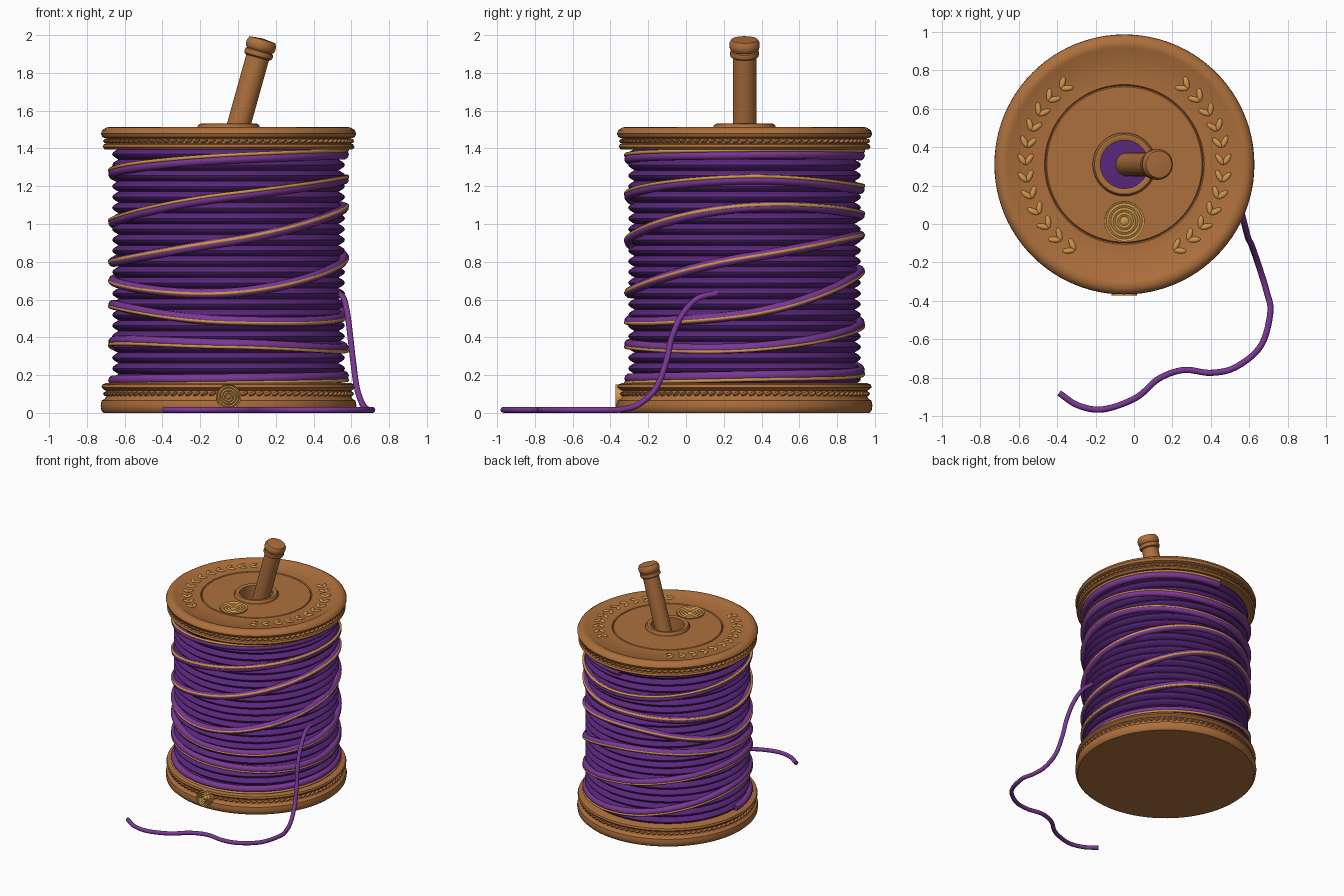
import bpy, bmesh, math
from mathutils import Matrix, Vector

if "Cube" in bpy.data.objects:
    bpy.data.objects.remove(bpy.data.objects["Cube"], do_unlink=True)

CX, CY = -0.05, 0.31          # spool axis
AXIS = (CX, CY, 0)


def material(name, rgb):
    m = bpy.data.materials.new(name)
    m.use_nodes = True
    m.diffuse_color = (*rgb, 1)
    m.node_tree.nodes["Principled BSDF"].inputs["Base Color"].default_value = (*rgb, 1)
    return m


WOOD = material("warm wood", (0.42, 0.16, 0.045))
GOLD = material("gold", (0.62, 0.31, 0.075))
DARK = material("dark purple thread", (0.10, 0.02, 0.20))
LIGHT = material("bright purple thread", (0.20, 0.04, 0.30))


def finish(obj, mat):
    obj.data.materials.append(mat)
    bpy.ops.object.select_all(action="DESELECT")
    obj.select_set(True)
    bpy.context.view_layer.objects.active = obj
    if obj.type == "CURVE":
        bpy.ops.object.convert(target="MESH")
    bpy.ops.object.shade_smooth_by_angle(angle=math.radians(40))
    return bpy.context.object


def from_bmesh(name, bm, mat, location=(0, 0, 0), rotation=(0, 0, 0)):
    bmesh.ops.recalc_face_normals(bm, faces=bm.faces[:])
    mesh = bpy.data.meshes.new(name)
    bm.to_mesh(mesh)
    bm.free()
    obj = bpy.data.objects.new(name, mesh)
    obj.location, obj.rotation_euler = location, rotation
    bpy.context.collection.objects.link(obj)
    return finish(obj, mat)


def lathe(name, profile, mat, location, rotation=(0, 0, 0), segments=96, closed=False):
    bm = bmesh.new()
    verts = [bm.verts.new((r, 0, z)) for r, z in profile]
    pairs = list(zip(verts, verts[1:])) + ([(verts[-1], verts[0])] if closed else [])
    edges = [bm.edges.new(p) for p in pairs]
    bmesh.ops.spin(bm, geom=verts + edges, cent=(0, 0, 0), axis=(0, 0, 1),
                   angle=math.tau, steps=segments, use_duplicate=False)
    bmesh.ops.remove_doubles(bm, verts=bm.verts[:], dist=1e-5)
    return from_bmesh(name, bm, mat, location, rotation)


def smooth_path(points, steps):
    """Catmull-Rom curve through the points."""
    p = [Vector(q) for q in points]
    p = [2 * p[0] - p[1]] + p + [2 * p[-1] - p[-2]]
    out = []
    for a, b, c, d in zip(p, p[1:], p[2:], p[3:]):
        for i in range(steps):
            t = i / steps
            out.append(0.5 * (2 * b + (c - a) * t + (2 * a - 5 * b + 4 * c - d) * t * t
                              + (3 * b - a - 3 * c + d) * t ** 3))
    return out + [p[-2]]


def tube(name, path, radius, mat):
    curve = bpy.data.curves.new(name, "CURVE")
    curve.dimensions = "3D"
    curve.bevel_depth, curve.bevel_resolution = radius, 3
    curve.use_fill_caps = True
    spline = curve.splines.new("POLY")
    spline.points.add(len(path) - 1)
    for point, co in zip(spline.points, path):
        point.co = (*co, 1)
    obj = bpy.data.objects.new(name, curve)
    bpy.context.collection.objects.link(obj)
    return finish(obj, mat)


def pebbles(name, matrices, mat):
    """Many small stretched spheres in one mesh."""
    bm = bmesh.new()
    for m in matrices:
        bmesh.ops.create_uvsphere(bm, u_segments=8, v_segments=6, radius=1, matrix=m)
    return from_bmesh(name, bm, mat, AXIS)


# Flanges
lathe("bottom_flange", [(0, 0), (0.66, 0), (0.673, 0.012), (0.677, 0.04), (0.672, 0.065),
                        (0.655, 0.075), (0.65, 0.085), (0.65, 0.118), (0.66, 0.123),
                        (0.673, 0.135), (0.668, 0.15), (0.65, 0.157), (0, 0.157)], WOOD, AXIS)
lathe("top_flange", [(0.125, 1.395), (0.125, 1.525), (0.14, 1.532), (0.155, 1.53),
                     (0.165, 1.517), (0.165, 1.505), (0.404, 1.505), (0.41, 1.497),
                     (0.416, 1.505), (0.6, 1.505), (0.612, 1.513), (0.645, 1.512),
                     (0.668, 1.497), (0.676, 1.478), (0.668, 1.46), (0.645, 1.452),
                     (0.645, 1.427), (0.66, 1.422), (0.667, 1.408), (0.655, 1.395)],
      WOOD, AXIS, closed=True)

# Carved rope bands around both flanges
for name, height in (("bottom_rope_band", 0.101), ("top_rope_band", 1.439)):
    pebbles(name, [Matrix.Rotation(math.tau * i / 96, 4, "Z")
                   @ Matrix.Translation((0.65, 0, height))
                   @ Matrix.Rotation(math.radians(25), 4, "X")
                   @ Matrix.Diagonal((0.014, 0.021, 0.009, 1)) for i in range(96)], WOOD)

# Wound thread core with rounded ridges
RIDGES, LOW, HIGH = 22, 0.15, 1.398
core = [(0, LOW)]
for i in range(RIDGES * 6 + 1):
    core.append((0.582 + 0.034 * abs(math.sin(math.pi * i / 6)),
                 LOW + (HIGH - LOW) * i / (RIDGES * 6)))
lathe("thread_core", core + [(0, HIGH)], DARK, AXIS)

# Loose outer winding: heights at every quarter turn, starting on the right side
heights = [0.165, 0.175, 0.19, 0.22, 0.37, 0.36, 0.34, 0.47, 0.57, 0.485, 0.52, 0.75, 0.70,
           0.635, 0.82, 0.94, 0.80, 0.91, 1.09, 1.05, 1.01, 1.15, 1.24, 1.19, 1.27, 1.35,
           1.375, 1.37]
wave = [v.y for v in smooth_path([(i, z, 0) for i, z in enumerate(heights)], 20)]


def winding(radius, lift):
    path = []
    for i, z in enumerate(wave):
        a = math.pi + i / 20 * math.pi / 2
        path.append((CX + radius * math.cos(a), CY + radius * math.sin(a),
                     z + lift * (2 * i / len(wave) - 1)))
    return path


tube("outer_winding", winding(0.611, -0.008), 0.026, LIGHT)
tube("gold_winding", winding(0.629, 0.018), 0.010, GOLD)

# Loose end falling to the ground
tail = [(0.53, 0.17, 0.635), (0.56, 0.06, 0.605), (0.58, -0.02, 0.52), (0.595, -0.075, 0.40),
        (0.61, -0.105, 0.27), (0.63, -0.16, 0.13), (0.66, -0.25, 0.045), (0.69, -0.35, 0.017),
        (0.71, -0.46, 0.016), (0.66, -0.635, 0.016), (0.53, -0.745, 0.016),
        (0.40, -0.775, 0.016), (0.26, -0.76, 0.016), (0.13, -0.805, 0.016),
        (0.01, -0.905, 0.016), (-0.16, -0.965, 0.016), (-0.29, -0.945, 0.016),
        (-0.39, -0.88, 0.016)]
tube("loose_thread", smooth_path(tail, 8), 0.016, LIGHT)

# Tilted stick in the hole
lathe("stick", [(0, 0), (0.062, 0), (0.062, 0.515), (0.074, 0.522), (0.078, 0.535),
                (0.075, 0.548), (0.068, 0.553), (0.076, 0.56), (0.08, 0.575), (0.08, 0.595),
                (0.07, 0.613), (0, 0.62)],
      WOOD, (-0.035, CY, 1.385), (0, math.radians(15.6), 0), segments=40)

# Round medallions with concentric rings


def medallion(name, radius, location, rotation=(0, 0, 0)):
    profile = [(radius, -0.03)]
    for i in range(9):
        profile.append((radius * (1 - i / 9), 0.009 if i % 2 == 0 else 0.002))
    lathe(name, profile + [(0, 0.009)], GOLD, location, rotation, segments=48)


medallion("top_medallion", 0.105, (CX, 0.015, 1.505))
medallion("front_medallion", 0.066, (CX, -0.364, 0.085), (math.pi / 2, 0, 0))

# Laurel branches: splayed leaf pairs along two mirrored arcs
leaves = []
for side in (1, -1):
    for i in range(12):
        a = math.radians(-60 + 10 * i)
        for splay in (1, -1):
            heading = a + math.pi / 2 + splay * math.radians(35)
            flip = Matrix.Diagonal((side, 1, 1, 1))
            leaves.append(flip @ Matrix.Translation((0.515 * math.cos(a), 0.515 * math.sin(a), 1.506))
                          @ Matrix.Rotation(heading, 4, "Z")
                          @ Matrix.Translation((0.032, 0, 0))
                          @ Matrix.Diagonal((0.035, 0.015, 0.008, 1)))
pebbles("laurel_leaves", leaves, GOLD)
